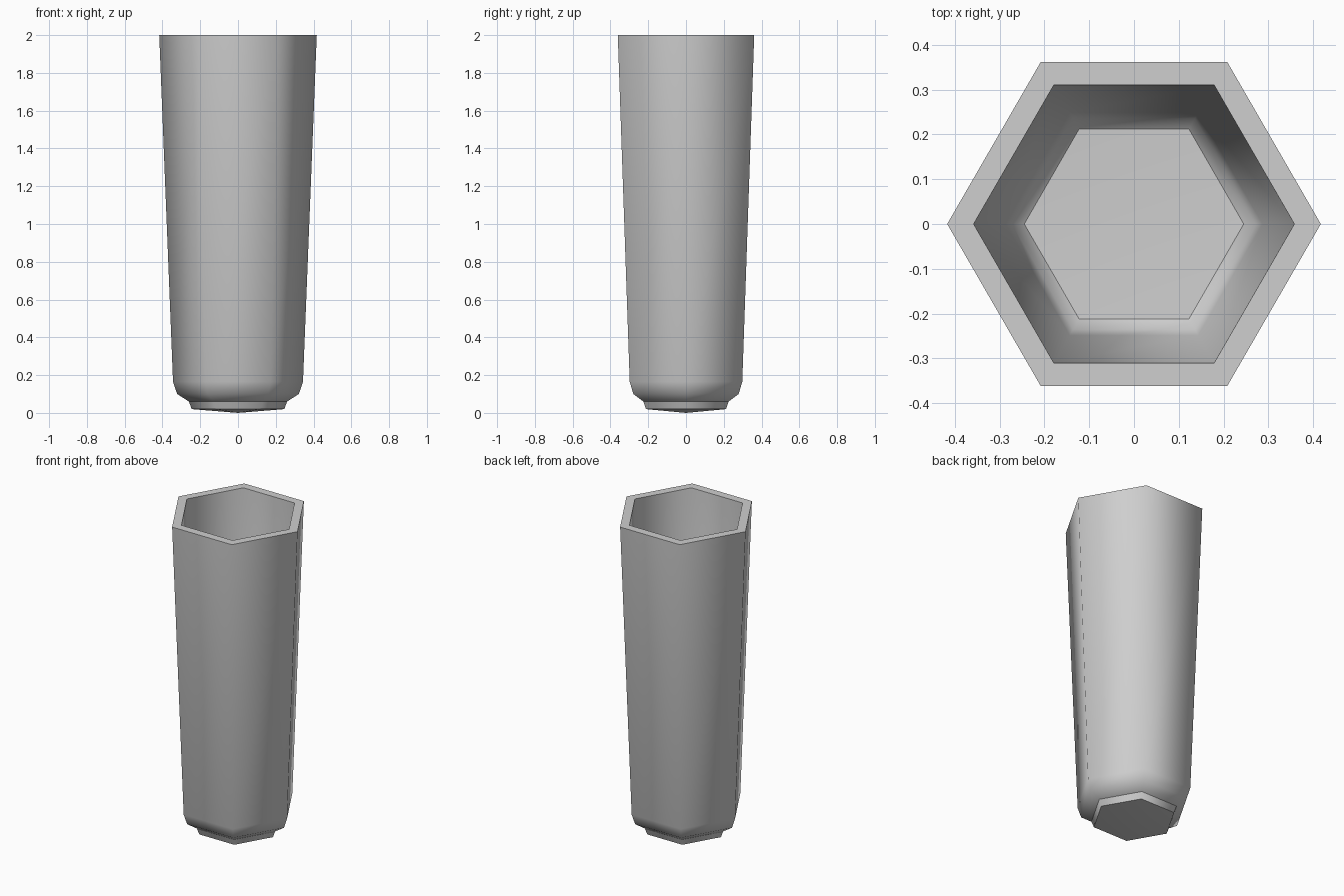
import bpy
import bmesh
from math import cos, sin, tau

cube = bpy.data.objects.get("Cube")
if cube:
    bpy.data.objects.remove(cube, do_unlink=True)

SIDES = 6

# Single plain grey
grey = bpy.data.materials.new("light grey")
grey.use_nodes = True
colour = (0.62, 0.62, 0.62, 1)
grey.diffuse_color = colour
grey.node_tree.nodes["Principled BSDF"].inputs["Base Color"].default_value = colour

# Corner radius, height, and whether the ring is a hard edge
profile = [
    (0.245, 0.02, True),    # underside edge of the foot
    (0.26, 0.06, True),     # foot meets body
    (0.322, 0.10, False),   # rounded shoulder
    (0.344, 0.165, False),
    (0.417, 2.0, True),     # outer rim
    (0.358, 2.0, True),     # inner rim
    (0.287, 0.19, False),   # inner wall
    (0.272, 0.14, False),
    (0.245, 0.115, True),   # floor edge
]

bm = bmesh.new()


def ring(radius, z):
    return [bm.verts.new((radius * cos(tau * i / SIDES), radius * sin(tau * i / SIDES), z))
            for i in range(SIDES)]


def fan(loop, z):
    """Close a ring with a shallow point at its centre."""
    tip = bm.verts.new((0, 0, z))
    for i in range(SIDES):
        bm.faces.new((tip, loop[i], loop[(i + 1) % SIDES]))


# Walls between neighbouring rings, then underside and floor
rings = [ring(r, z) for r, z, _ in profile]
for low, high in zip(rings, rings[1:]):
    for i in range(SIDES):
        j = (i + 1) % SIDES
        bm.faces.new((low[i], low[j], high[j], high[i]))
fan(rings[0], 0.0)
fan(rings[-1], 0.105)
bmesh.ops.recalc_face_normals(bm, faces=bm.faces)

# Soft corners, hard rims and foot
for face in bm.faces:
    face.smooth = True
for loop, (_, _, hard) in zip(rings, profile):
    for i in range(SIDES):
        bm.edges.get((loop[i], loop[(i + 1) % SIDES])).smooth = not hard

mesh = bpy.data.meshes.new("hexagonal_cup")
bm.to_mesh(mesh)
bm.free()
mesh.materials.append(grey)
cup = bpy.data.objects.new("hexagonal_cup", mesh)
bpy.context.collection.objects.link(cup)
